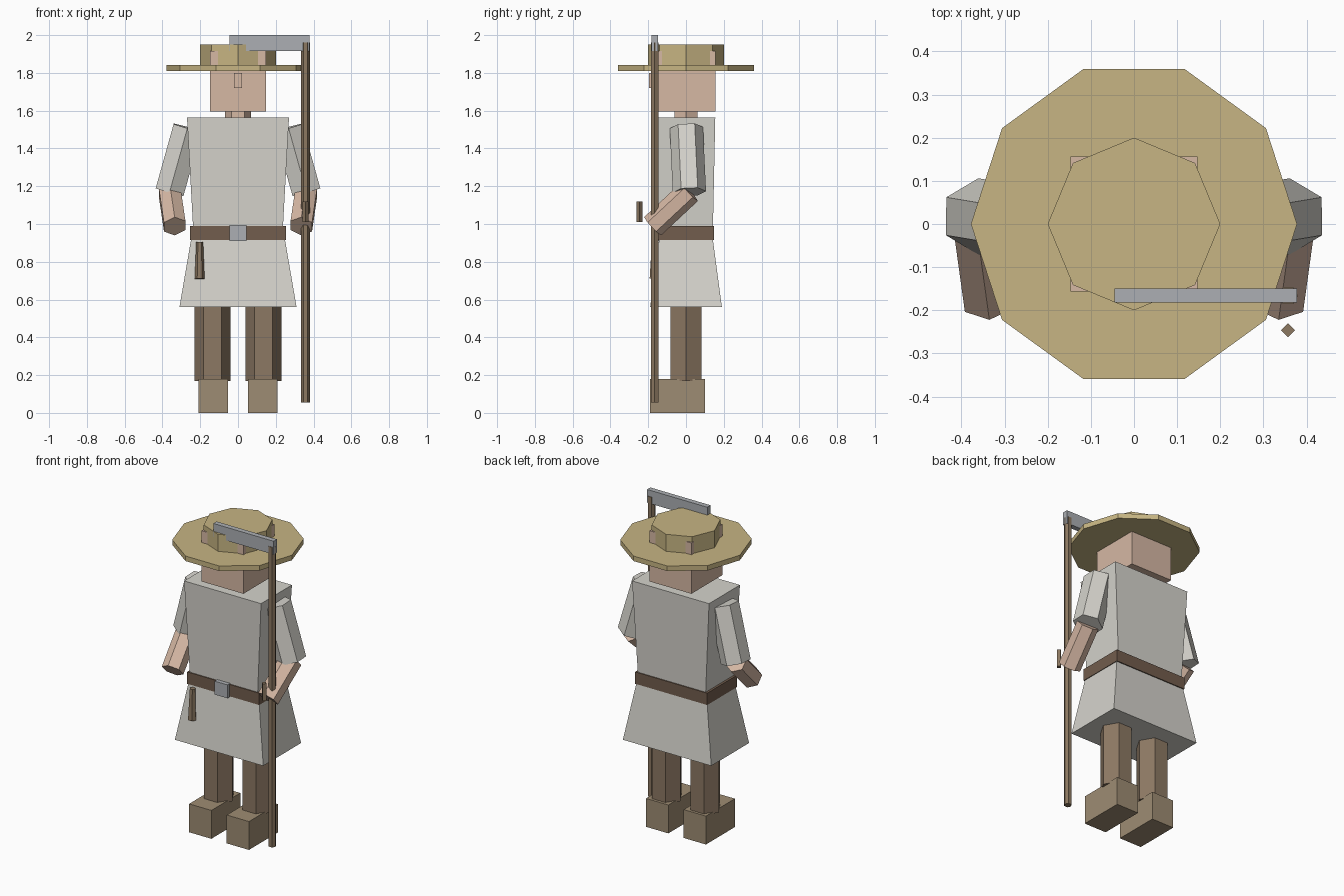
import bpy, bmesh, math
from mathutils import Vector

if "Cube" in bpy.data.objects:
    bpy.data.objects.remove(bpy.data.objects["Cube"])


def material(name, r, g, b):
    lin = [((c / 255 + 0.055) / 1.055) ** 2.4 for c in (r, g, b)]
    m = bpy.data.materials.new(name)
    m.diffuse_color = (*lin, 1)
    m.use_nodes = True
    m.node_tree.nodes["Principled BSDF"].inputs["Base Color"].default_value = m.diffuse_color
    return m


SKIN = material("skin", 214, 184, 164)
LINEN = material("linen", 213, 211, 204)
TROUSER = material("trouser_brown", 140, 120, 99)
BOOT = material("boot_tan", 158, 140, 115)
LEATHER = material("dark_leather", 114, 93, 77)
WOOD = material("wood", 140, 120, 97)
STEEL = material("steel", 172, 175, 179)
STRAW = material("straw", 199, 181, 131)


def loft(name, mat, ring_a, ring_b):
    """Closed solid between two rings with the same number of points."""
    bm = bmesh.new()
    a = [bm.verts.new(p) for p in ring_a]
    b = [bm.verts.new(p) for p in ring_b]
    n = len(a)
    for i in range(n):
        j = (i + 1) % n
        bm.faces.new((a[i], a[j], b[j], b[i]))
    bm.faces.new(a[::-1])
    bm.faces.new(b)
    bmesh.ops.recalc_face_normals(bm, faces=bm.faces[:])
    me = bpy.data.meshes.new(name)
    bm.to_mesh(me)
    bm.free()
    me.materials.append(mat)
    ob = bpy.data.objects.new(name, me)
    bpy.context.collection.objects.link(ob)
    return ob


def prism(name, mat, p0, p1, r0, r1, sides, ref=(1, 0, 0)):
    """Tapered prism along p0-p1, first corner turned towards ref."""
    p0, p1, ref = Vector(p0), Vector(p1), Vector(ref)
    axis = (p1 - p0).normalized()
    u = (ref - axis * ref.dot(axis)).normalized()
    v = axis.cross(u)

    def ring(c, r):
        return [c + r * (u * math.cos(t) + v * math.sin(t))
                for t in (2 * math.pi * i / sides for i in range(sides))]
    return loft(name, mat, ring(p0, r0), ring(p1, r1))


def block(name, mat, z0, z1, half0, half1=None, centre=(0, 0)):
    """Box or frustum with half sizes at the bottom and top."""
    def ring(h, z):
        return [(centre[0] + sx * h[0], centre[1] + sy * h[1], z)
                for sx, sy in ((-1, -1), (1, -1), (1, 1), (-1, 1))]
    return loft(name, mat, ring(half0, z0), ring(half1 or half0, z1))


# Legs, boots and arms on both sides
for side, s in (("left", 1), ("right", -1)):
    block(side + "_boot", BOOT, 0, 0.18, (0.078, 0.145), centre=(s * 0.132, -0.045))
    prism(side + "_leg", TROUSER, (s * 0.135, 0, 0.17), (s * 0.135, 0, 0.60),
          0.095, 0.095, 6)
    elbow = (s * 0.362, 0.018, 1.17)
    prism(side + "_sleeve", LINEN, (s * 0.267, 0.002, 1.51), elbow,
          0.088, 0.088, 6, (0, 1, 0))
    prism(side + "_forearm", SKIN, elbow, (s * 0.335, -0.177, 0.988),
          0.066, 0.066, 6, (0, -1, 1))

# Tunic, belt and buckle
block("tunic_skirt", LINEN, 0.56, 0.95, (0.31, 0.19), (0.243, 0.138))
block("tunic_body", LINEN, 0.95, 1.565, (0.236, 0.142), (0.27, 0.155))
block("belt", LEATHER, 0.915, 0.99, (0.253, 0.149))
block("buckle", STEEL, 0.91, 0.995, (0.045, 0.015), centre=(0, -0.155))

# Sheath hanging from the belt
prism("sheath", WOOD, (-0.203, -0.17, 0.71), (-0.203, -0.165, 0.905),
      0.026, 0.018, 6)

# Neck, head and nose
prism("neck", SKIN, (0, 0, 1.54), (0, 0, 1.62), 0.07, 0.07, 6)
block("head", SKIN, 1.595, 1.917, (0.147, 0.156))
block("nose", SKIN, 1.72, 1.80, (0.02, 0.025), centre=(0, -0.17))

# Straw hat
prism("hat_brim", STRAW, (0, 0, 1.81), (0, 0, 1.842), 0.378, 0.378, 10)
prism("hat_crown", STRAW, (0, 0, 1.83), (0, 0, 1.95), 0.2, 0.2, 8)

# Scythe: pole, hand peg and blade
prism("scythe_pole", WOOD, (0.357, -0.166, 0.056), (0.357, -0.166, 1.96),
      0.023, 0.023, 6)
prism("scythe_peg", WOOD, (0.357, -0.246, 1.01), (0.357, -0.246, 1.12),
      0.016, 0.016, 4)
block("scythe_blade", STEEL, 1.916, 2.0, (0.2115, 0.0165), centre=(0.1665, -0.166))
